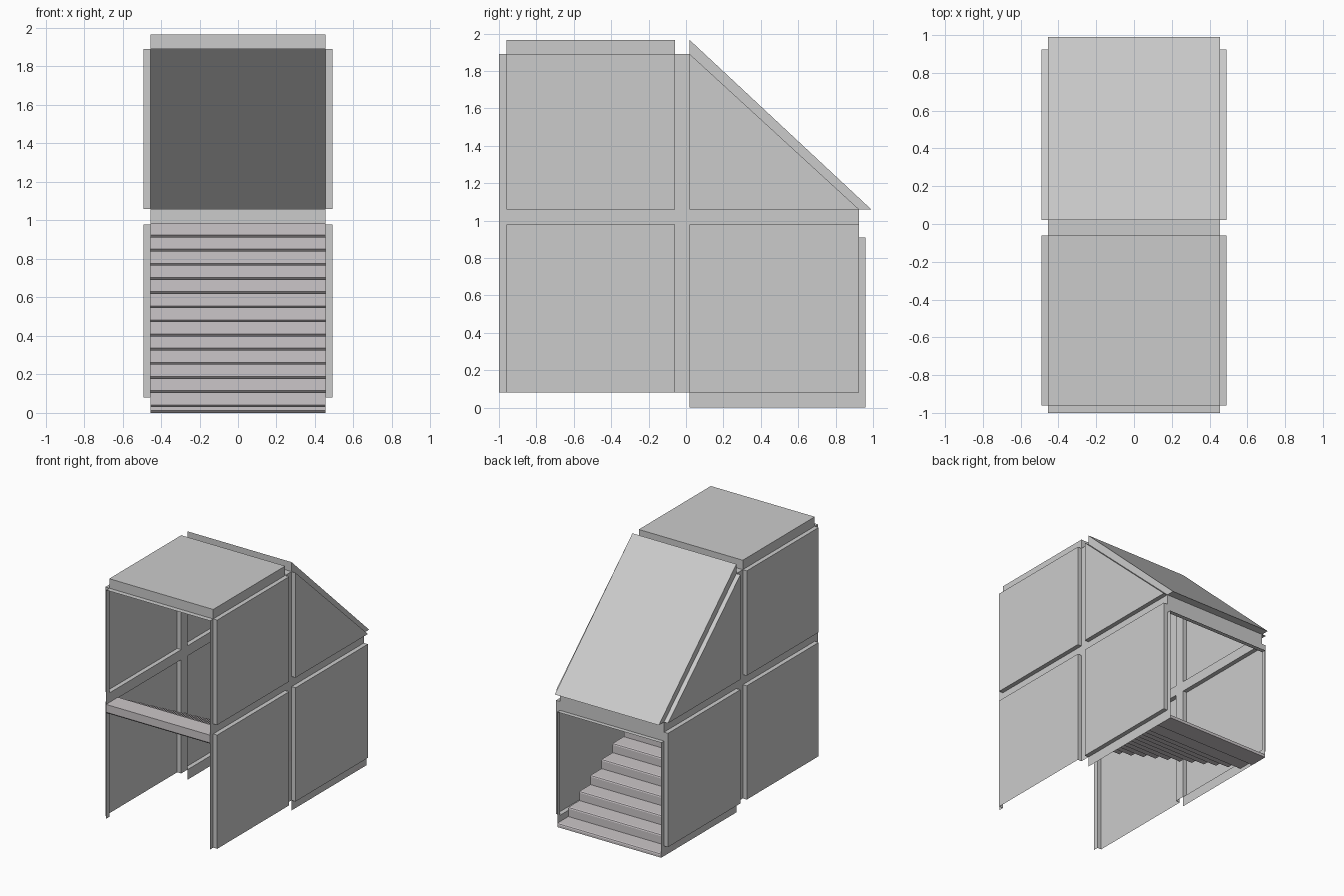
import bpy, bmesh
from mathutils import Vector

cube = bpy.data.objects.get("Cube")
if cube:
    bpy.data.objects.remove(cube, do_unlink=True)


def material(name, rgb):
    mat = bpy.data.materials.new(name)
    mat.use_nodes = True
    color = (*rgb, 1)
    mat.diffuse_color = color
    bsdf = next(n for n in mat.node_tree.nodes if n.type == 'BSDF_PRINCIPLED')
    bsdf.inputs["Base Color"].default_value = color
    return mat


GREY = material("light grey", (0.6, 0.6, 0.6))
STONE = material("warm grey", (0.6, 0.565, 0.58))

# Main dimensions
W, OUT = 0.455, 0.49            # wall plane and raised panel plane
FRONT, BACK, PORCH = -1.0, 0.925, 0.96
LOW, TOP, ROOF = 0.08, 1.89, 1.965
MID0, MID1 = 0.98, 1.06         # band between storeys
P0, P1, P2 = -0.96, -0.06, 0.02  # panel edges along the depth
DOOR = 0.91


def build(name, faces, mat, mirror=False):
    bm = bmesh.new()
    for pts in faces:
        bm.faces.new([bm.verts.new(p) for p in pts])
    bmesh.ops.remove_doubles(bm, verts=bm.verts, dist=0.0005)
    mesh = bpy.data.meshes.new(name)
    bm.to_mesh(mesh)
    bm.free()
    mesh.materials.append(mat)
    obj = bpy.data.objects.new(name, mesh)
    bpy.context.collection.objects.link(obj)
    if mirror:
        obj.modifiers.new("Mirror", 'MIRROR')
    return obj


def side(pts, x=W):
    return [(x, y, z) for y, z in pts]


def rect(y0, y1, z0, z1):
    return [(y0, z0), (y1, z0), (y1, z1), (y0, z1)]


def across(y0, z0, y1, z1):
    return [(-W, y0, z0), (W, y0, z0), (W, y1, z1), (-W, y1, z1)]


def raised(base, cap, open_edges=()):
    """Hollow raised panel: a cap plus the walls joining it to its base outline."""
    n = len(base)
    walls = [[base[i], base[(i + 1) % n], cap[(i + 1) % n], cap[i]]
             for i in range(n) if i not in open_edges]
    return [cap] + walls


# Thin side framework
strips = [
    rect(FRONT, P0, LOW, TOP),
    rect(P1, P2, LOW, TOP),
    rect(P0, P1, MID0, MID1),
    rect(P2, BACK, MID0, MID1),
    rect(P2, PORCH, 0, LOW),
    rect(BACK, PORCH, LOW, DOOR),
]
build("side_frame", [side(s) for s in strips], GREY, True)

# Raised side panels
panels = {
    "front_lower_panel": (rect(P0, P1, LOW, MID0), (0,)),
    "back_lower_panel": (rect(P2, BACK, LOW, MID0), ()),
    "front_upper_panel": (rect(P0, P1, MID1, TOP), ()),
    "gable_panel": ([(P2, MID1), (BACK, MID1), (P2, TOP)], ()),
}
for name, (outline, skip) in panels.items():
    build(name, raised(side(outline), side(outline, OUT), skip), GREY, True)

# Flat roof: rim at wall height with a raised centre
build("roof_rim", [across(FRONT, TOP, P0, TOP), across(P1, TOP, P2, TOP)], GREY)
build("flat_roof", raised(across(P0, TOP, P1, TOP), across(P0, ROOF, P1, ROOF)), GREY)

# Sloping roof
build("sloped_roof", raised(across(P2, TOP, BACK, MID1),
                            across(P2, ROOF, 0.99, MID1)), GREY)

# Lintel over the back doorway with its shallow hood
build("door_lintel", [across(BACK, MID1, BACK, DOOR),
                      across(BACK, DOOR, PORCH, DOOR)], GREY)

# Staircase: overlapping treads with rounded nosings and chamfered undersides
STEPS, RISE, LAP, R = 14, 0.0735, 0.02, 0.012
run = (PORCH - FRONT - LAP) / STEPS
faces = []
for k in range(STEPS):
    y1 = PORCH - k * run
    y0 = y1 - run - LAP
    z1 = 0.03 + k * RISE
    z0 = max(0, z1 - RISE)
    profile = [(y0 + R, z0), (y1, z0), (y1, z1 - R), (y1 - R * 0.3, z1 - R * 0.3),
               (y1 - R, z1), (y0, z1), (y0, z0 + R)]
    right, left = side(profile), side(profile, -W)
    faces += [right, left[::-1]]
    for i in range(len(profile)):
        j = (i + 1) % len(profile)
        faces.append([right[j], right[i], left[i], left[j]])
stairs = build("staircase", faces, STONE)
bm = bmesh.new()
bm.from_mesh(stairs.data)
bmesh.ops.recalc_face_normals(bm, faces=bm.faces)
bm.to_mesh(stairs.data)
bm.free()
